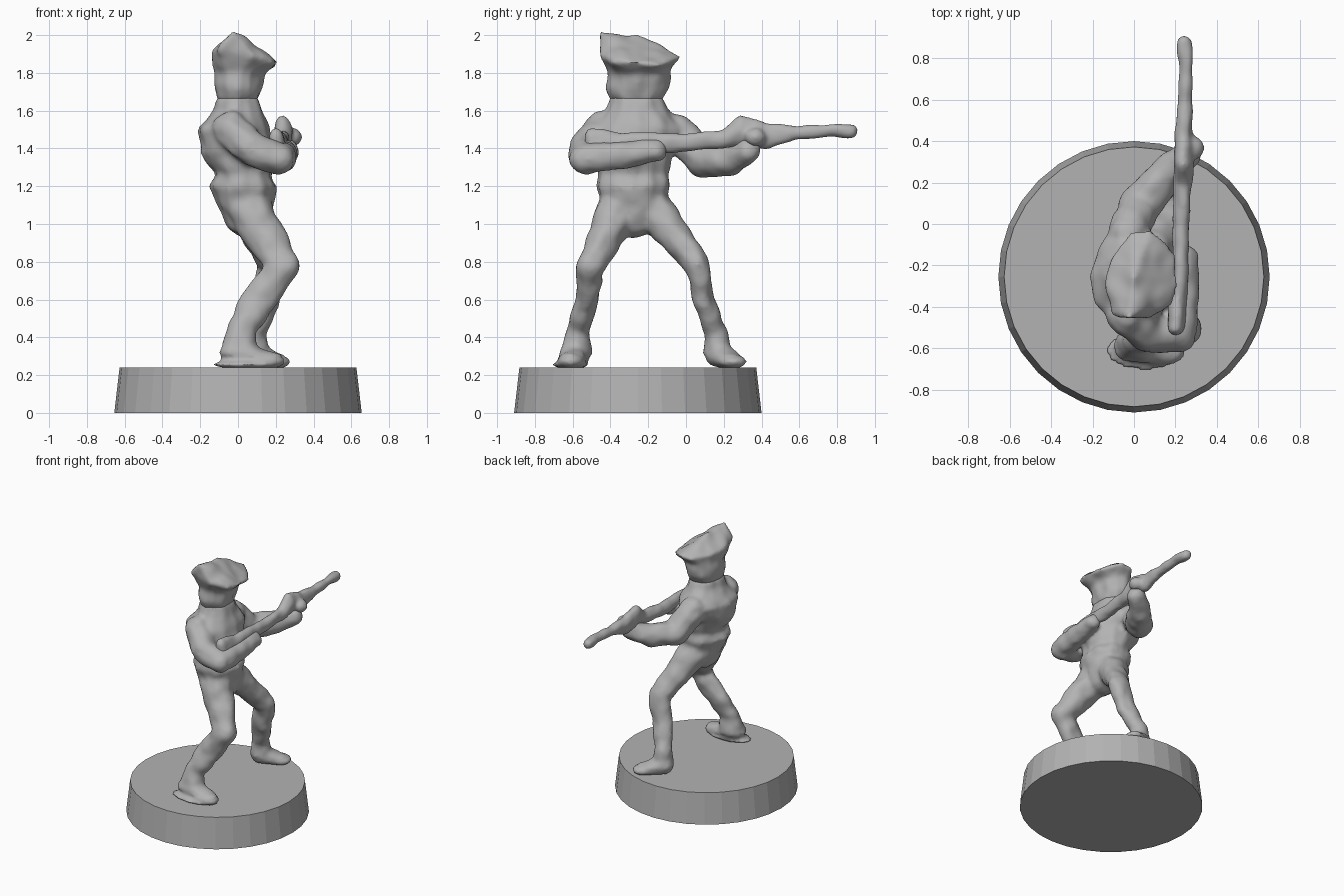
import bpy, bmesh, math
from mathutils import Vector, noise

grey = bpy.data.materials.new("plain grey")
grey.diffuse_color = (0.45, 0.45, 0.45, 1)


def hull(bm, points):
    """Add the convex hull of some points as a solid lump."""
    verts = [bm.verts.new(p) for p in points]
    res = bmesh.ops.convex_hull(bm, input=verts)
    junk = [v for v in res["geom_interior"] if isinstance(v, bmesh.types.BMVert)]
    bmesh.ops.delete(bm, geom=junk, context='VERTS')


def ellipsoid(j):
    """Points on an ellipsoid given as x, y, z, rx, ry, rz (or one radius)."""
    r = j[3:] if len(j) == 6 else (j[3],) * 3
    pts = []
    for a in range(-90, 91, 30):
        n = 1 if abs(a) == 90 else 12
        for k in range(n):
            t, p = 2 * math.pi * k / n, math.radians(a)
            pts.append((j[0] + r[0] * math.cos(p) * math.cos(t),
                        j[1] + r[1] * math.cos(p) * math.sin(t),
                        j[2] + r[2] * math.sin(p)))
    return pts


def chain(bm, joints):
    """Join neighbouring ellipsoids into a limb."""
    for a, b in zip(joints, joints[1:]):
        hull(bm, ellipsoid(a) + ellipsoid(b))


def finish(bm, name, voxel=0.016, bump=0.012, smooth=4):
    """Fuse the lumps into one softly uneven, smooth-shaded skin."""
    me = bpy.data.meshes.new(name)
    bm.to_mesh(me)
    bm.free()
    ob = bpy.data.objects.new(name, me)
    bpy.context.collection.objects.link(ob)
    me.materials.append(grey)
    bpy.ops.object.select_all(action='DESELECT')
    bpy.context.view_layer.objects.active = ob
    ob.select_set(True)
    m = ob.modifiers.new("fuse", 'REMESH')
    m.mode, m.voxel_size = 'VOXEL', voxel
    s = ob.modifiers.new("soften", 'SMOOTH')
    s.factor, s.iterations = 0.5, smooth
    for mod in ("fuse", "soften"):
        bpy.ops.object.modifier_apply(modifier=mod)
    normals = [v.normal.copy() for v in ob.data.vertices]
    for v, n in zip(ob.data.vertices, normals):
        if v.co.z > 0.3:
            v.co += n * bump * noise.noise(v.co * 11)
    bpy.ops.object.shade_smooth()


# body: torso with belt, arms, legs and feet
bm = bmesh.new()
chain(bm, [(0.05, -0.28, 1.01, .12, .15, .08), (0.04, -0.28, 1.10, .15, .18, .05),
           (0.03, -0.28, 1.20, .18, .20, .03), (0.03, -0.28, 1.26, .15, .19, .03),
           (0.0, -0.28, 1.38, .20, .21, .04), (-0.02, -0.25, 1.50, .19, .26, .07),
           (0.0, -0.26, 1.60, .13, .17, .05), (0.0, -0.26, 1.67, .11, .14, .03)])
# right arm
chain(bm, [(-0.04, -0.44, 1.50, .10), (0.08, -0.53, 1.39, .095), (0.22, -0.53, 1.345, .085),
           (0.25, -0.35, 1.36, .065, .07, .075), (0.25, -0.16, 1.39, .06)])
# left arm
chain(bm, [(-0.03, -0.04, 1.48, .10), (0.03, 0.09, 1.34, .10), (0.14, 0.23, 1.34, .085),
           (0.25, 0.33, 1.39, .07)])
# front leg and foot
chain(bm, [(0.06, -0.36, 1.08, .12), (0.15, -0.43, 0.92, .12, .09, .08),
           (0.245, -0.51, 0.775, .085, .075, .085), (0.11, -0.52, 0.60, .11, .06, .06),
           (0.02, -0.57, 0.44, .08, .06, .06), (0.0, -0.585, 0.32, .10, .085, .07),
           (0.18, -0.61, 0.275, .07, .07, .04)])
hull(bm, ellipsoid((0.05, -0.61, 0.255, .19, .10, .022)))
# rear leg and foot
chain(bm, [(0.05, -0.18, 1.08, .12), (0.11, -0.07, 0.95, .10, .085, .09),
           (0.19, 0.06, 0.79, .085, .065, .08), (0.14, 0.09, 0.60, .085, .06, .06),
           (0.09, 0.16, 0.42, .065, .06, .06), (0.08, 0.17, 0.31, .08, .075, .07),
           (0.21, 0.25, 0.27, .07, .075, .035)])
finish(bm, "body")

# head and peaked hat
bm = bmesh.new()
chain(bm, [(0.0, -0.26, 1.66, .11, .14, .03), (0.0, -0.255, 1.72, .125, .17, .05),
           (0.01, -0.25, 1.82, .13, .17, .06)])
brim = [(-0.03, -0.46, 2.02), (0.01, -0.43, 2.01), (0.0, -0.25, 2.0), (0.22, -0.28, 1.855),
        (0.20, -0.14, 1.84), (0.09, -0.02, 1.885), (-0.01, -0.03, 1.88), (-0.11, -0.15, 1.89),
        (-0.145, -0.3, 1.91), (-0.11, -0.44, 1.92), (0.08, -0.46, 1.89), (0.18, -0.39, 1.86)]
hull(bm, brim + ellipsoid((0.01, -0.26, 1.80, .13, .16, .03)))
finish(bm, "head_and_hat", smooth=3)

# rifle
bm = bmesh.new()
chain(bm, [(0.20, -0.50, 1.43, .045, .04, .08), (0.22, -0.30, 1.425, .04, .04, .055),
           (0.23, 0.0, 1.43, .04, .04, .05), (0.235, 0.2, 1.45, .045, .04, .055),
           (0.24, 0.29, 1.49, .045, .04, .085), (0.24, 0.42, 1.465, .045, .04, .07),
           (0.25, 0.58, 1.485, .038, .03, .04), (0.25, 0.78, 1.495, .034, .03, .033),
           (0.245, 0.88, 1.495, .036, .035, .037)])
# forward hand and side bump
hull(bm, ellipsoid((0.29, 0.37, 1.46, .05, .06, .05)))
finish(bm, "rifle", voxel=0.012)

# round stand, slightly tapered
bpy.ops.mesh.primitive_cone_add(vertices=32, radius1=0.655, radius2=0.627, depth=0.24,
                                location=(0, -0.255, 0.12))
stand = bpy.context.object
stand.name = "stand"
stand.data.materials.append(grey)
